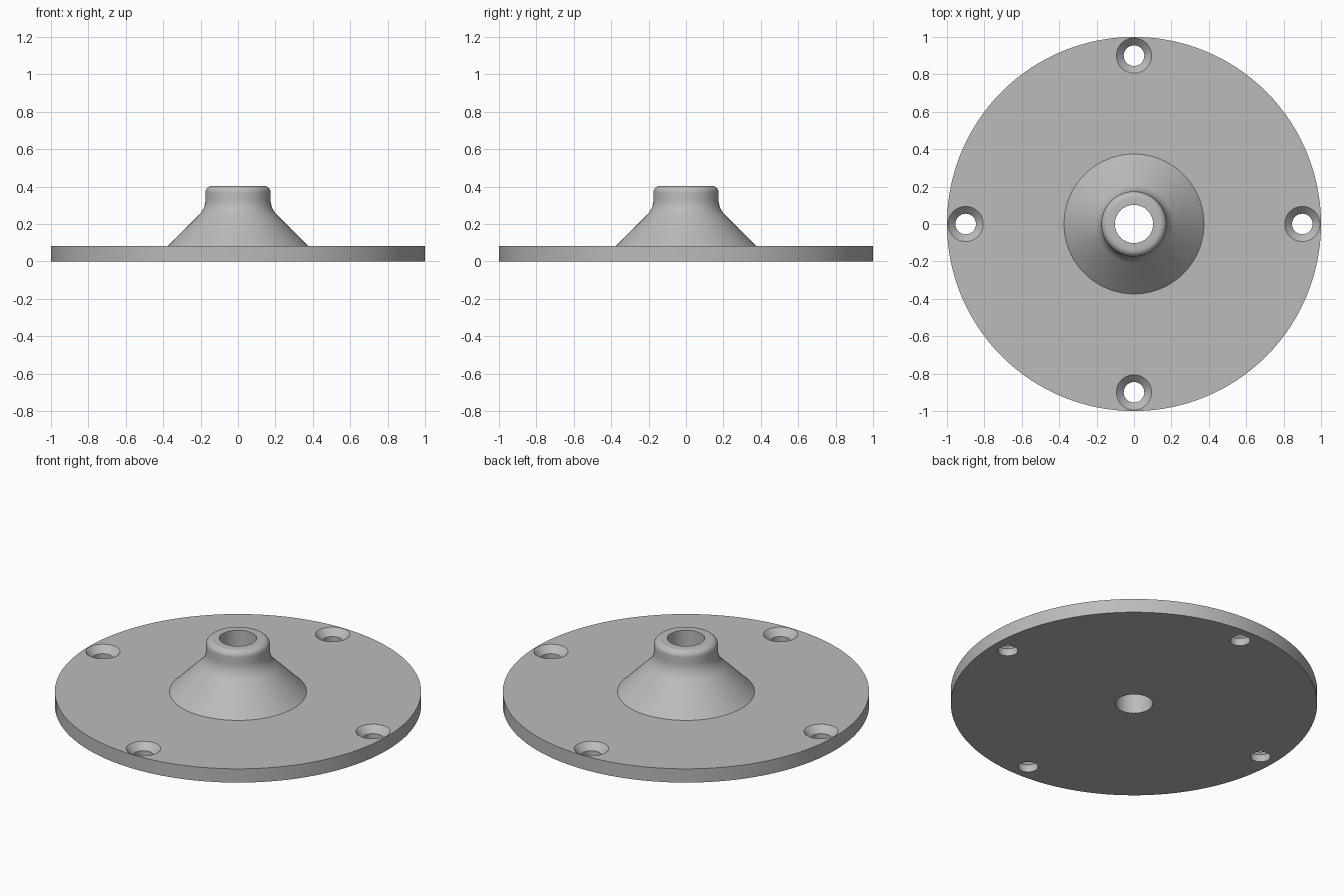
import bpy, bmesh
from math import sin, cos, tan, radians, tau
from mathutils import Matrix, Vector

if "Cube" in bpy.data.objects:
    bpy.data.objects.remove(bpy.data.objects["Cube"])

PLATE_R, PLATE_H = 1.0, 0.083
HUB_R, CONE_R, BORE_R, TOP = 0.174, 0.374, 0.102, 0.404
HOLE_R, SINK_R, HOLE_DIST = 0.055, 0.094, 0.9

metal = bpy.data.materials.new("light grey metal")
metal.use_nodes = True
grey = (0.5, 0.5, 0.5, 1)
metal.diffuse_color = grey
metal.node_tree.nodes["Principled BSDF"].inputs["Base Color"].default_value = grey


def arc(cx, cz, r, start, end, steps):
    angles = [radians(start + (end - start) * i / steps) for i in range(steps + 1)]
    return [(cx + r * cos(a), cz + r * sin(a)) for a in angles]


def revolve(bm, profile, steps, closed, offset=(0, 0, 0)):
    """Spin an (r, z) profile about a vertical axis."""
    verts = [bm.verts.new((r, 0, z)) for r, z in profile]
    edges = [bm.edges.new(pair) for pair in zip(verts, verts[1:])]
    if closed:
        edges.append(bm.edges.new((verts[-1], verts[0])))
    bmesh.ops.spin(bm, geom=verts + edges, cent=(0, 0, 0), axis=(0, 0, 1),
                   angle=tau, steps=steps, use_merge=False, use_duplicate=False)
    new = [v for v in bm.verts if not v.tag]
    bmesh.ops.translate(bm, verts=new, vec=offset)
    for v in new:
        v.tag = True


def finish(bm, name):
    bmesh.ops.remove_doubles(bm, verts=bm.verts, dist=1e-4)
    bmesh.ops.recalc_face_normals(bm, faces=bm.faces)
    mesh = bpy.data.meshes.new(name)
    bm.to_mesh(mesh)
    bm.free()
    mesh.materials.append(metal)
    obj = bpy.data.objects.new(name, mesh)
    bpy.context.collection.objects.link(obj)
    return obj


# Flange: flat disc, 45 degree cone, filleted neck, rounded lip and through bore
fillet, lip = 0.12, 0.036
neck_z = PLATE_H + CONE_R - HUB_R + fillet * tan(radians(22.5))
profile = [(BORE_R, 0), (PLATE_R, 0), (PLATE_R, PLATE_H), (CONE_R, PLATE_H)]
profile += arc(HUB_R + fillet, neck_z, fillet, 225, 180, 8)
profile += arc(HUB_R - lip, TOP - lip, lip, 0, 90, 8)
profile += [(BORE_R, TOP)]
bm = bmesh.new()
revolve(bm, profile, 128, True)
flange = finish(bm, "flange")

# Four countersunk screw holes around the rim
sink_z = PLATE_H - (SINK_R - HOLE_R)
screw = [(0, -0.05), (HOLE_R, -0.05), (HOLE_R, sink_z), (SINK_R, PLATE_H),
         (SINK_R, PLATE_H + 0.05), (0, PLATE_H + 0.05)]
bm = bmesh.new()
for i in range(4):
    revolve(bm, screw, 48, False, Matrix.Rotation(i * tau / 4, 3, "Z") @ Vector((HOLE_DIST, 0, 0)))
cutter = finish(bm, "screw_hole_cutter")
cutter.hide_render = True

cut = flange.modifiers.new("screw holes", "BOOLEAN")
cut.operation = "DIFFERENCE"
cut.solver = "EXACT"
cut.object = cutter
bpy.context.view_layer.objects.active = flange
flange.select_set(True)
bpy.ops.object.modifier_apply(modifier=cut.name)
bpy.data.objects.remove(cutter)
bpy.ops.object.shade_smooth_by_angle(angle=radians(30))
